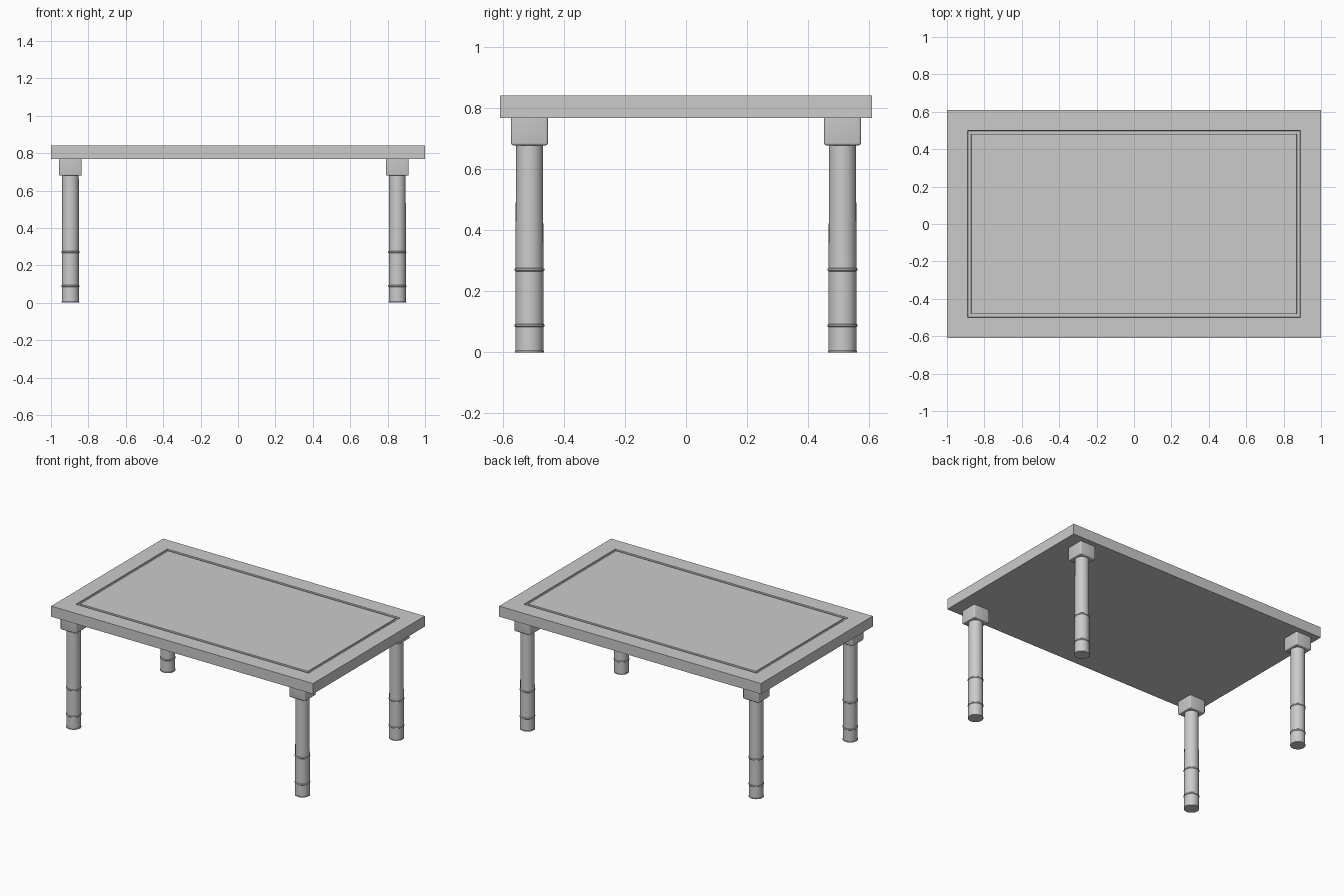
import bpy, bmesh, math

if "Cube" in bpy.data.objects:
    bpy.data.objects.remove(bpy.data.objects["Cube"])


def make_object(name, bm, smooth=False):
    bmesh.ops.recalc_face_normals(bm, faces=bm.faces)
    mesh = bpy.data.meshes.new(name)
    bm.to_mesh(mesh)
    bm.free()
    obj = bpy.data.objects.new(name, mesh)
    bpy.context.collection.objects.link(obj)
    if smooth:
        bpy.ops.object.select_all(action='DESELECT')
        bpy.context.view_layer.objects.active = obj
        obj.select_set(True)
        bpy.ops.object.shade_smooth_by_angle(angle=math.radians(35))
    return obj


def box(size, centre):
    bm = bmesh.new()
    bmesh.ops.create_cube(bm, size=1)
    bmesh.ops.scale(bm, vec=size, verts=bm.verts)
    bmesh.ops.translate(bm, vec=centre, verts=bm.verts)
    return bm


# Tabletop slab with a rectangular groove sunk into the upper face
bm = box((2.0, 1.22, 0.073), (0, 0, 0.8055))
top = max(bm.faces, key=lambda f: f.calc_center_median().z)
for inset, dz in ((0.111, 0), (0.0005, -0.01), (0.018, 0), (0.0005, 0.01)):
    bmesh.ops.inset_region(bm, faces=[top], thickness=inset, use_even_offset=True)
    bmesh.ops.translate(bm, vec=(0, 0, dz), verts=top.verts)
make_object("tabletop", bm)

# Turned leg profile (radius, height): foot, ring, collar, ring, shaft
LEG = [(0, 0), (0.048, 0), (0.048, 0.004), (0.046, 0.006), (0.046, 0.083),
       (0.049, 0.086), (0.049, 0.091), (0.046, 0.094), (0.046, 0.266),
       (0.049, 0.269), (0.049, 0.274), (0.0455, 0.277), (0.0445, 0.69), (0, 0.69)]


def leg(name, x, y):
    bm = bmesh.new()
    verts = [bm.verts.new((r, 0, z)) for r, z in LEG]
    edges = [bm.edges.new(pair) for pair in zip(verts, verts[1:])]
    bmesh.ops.spin(bm, geom=verts + edges, cent=(0, 0, 0), axis=(0, 0, 1),
                   angle=math.tau, steps=32)
    bmesh.ops.remove_doubles(bm, verts=bm.verts, dist=1e-5)
    bmesh.ops.translate(bm, vec=(x, y, 0), verts=bm.verts)
    make_object(name + "_leg", bm, True)

    # Square mounting block with softened lower and corner edges
    bm = box((0.121, 0.121, 0.091), (x, y, 0.7245))
    edges = [e for e in bm.edges if min(v.co.z for v in e.verts) < 0.72]
    bmesh.ops.bevel(bm, geom=edges, offset=0.007, segments=3, profile=0.5,
                    affect='EDGES')
    make_object(name + "_leg_block", bm, True)


for x_name, x in (("left", -0.896), ("right", 0.852)):
    for y_name, y in (("front", -0.513), ("back", 0.513)):
        leg(y_name + "_" + x_name, x, y)
